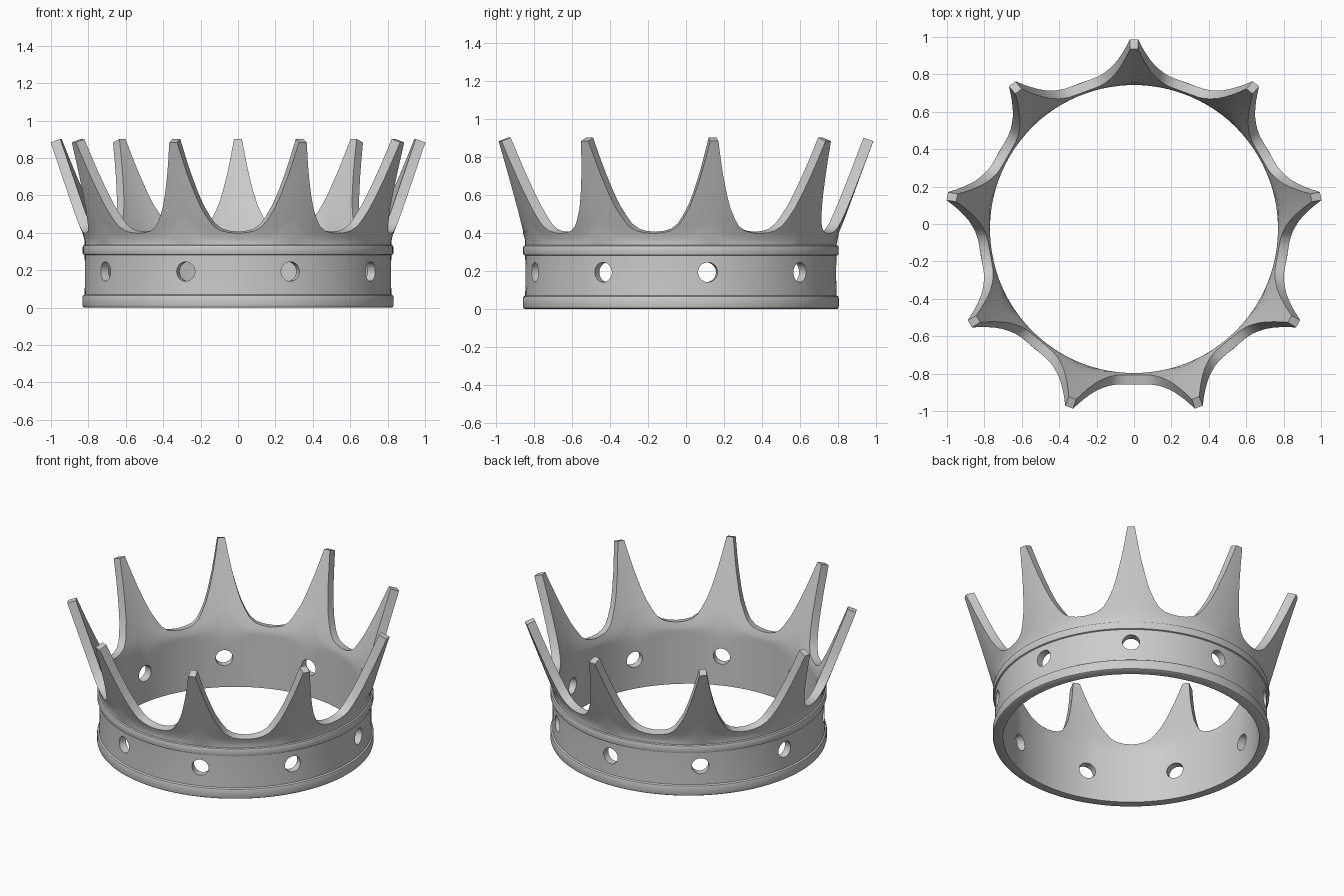
import bpy, bmesh
from math import radians, cos, sin, pi
from mathutils import Matrix, Vector

if "Cube" in bpy.data.objects:
    bpy.data.objects.remove(bpy.data.objects["Cube"])

N = 9            # spikes
CY = -0.027      # ring axis, so the odd-numbered crown is centred on y
HOLE_Z = 0.193

# Half outline of one spike: (degrees from spike centre, height of outer edge)
half = [(0, .883), (1.25, .883), (1.85, .833), (2.5, .78), (3.65, .70), (5.5, .60),
        (7.2, .53), (9.4, .47), (11.2, .435), (13.8, .411), (16.7, .401)]
outline = [(-a, z) for a, z in reversed(half[1:])] + half + [(20, .397)]

# Outer profile of the band with its two rounded mouldings (radius, z)
band = [(.77, 0), (.823, 0), (.829, .004), (.832, .014), (.832, .055), (.829, .065),
        (.820, .071), (.818, .18), (.820, .281), (.828, .284), (.831, .293),
        (.831, .322), (.828, .332), (.820, .336)]


def outer_r(z):
    """Wall above the band: upright, then leaning outward."""
    t = max(0.0, z - .36)
    return .82 + .37 * t * min(1.0, .6 + t * 5)


def inner(z):
    """Inner wall point that faces the outer point at height z."""
    k = min(1.0, max(0.0, (z - .34) / .12))
    return outer_r(z) - .05 - .002 * k, z + .019 * k


# Crown wall: one closed profile per angle, its top following the spikes
bm = bmesh.new()
cols = []
for i in range(N):
    for a, h in outline:
        ang = pi / 2 + 2 * pi * i / N + radians(a)
        levels = [.336 + (h - .336) * t for t in (.12, .3, .5, .75, 1)]
        prof = band + [(outer_r(z), z) for z in levels]
        prof += [inner(z) for z in reversed(levels)] + [(.77, .32)]
        cols.append([bm.verts.new((r * cos(ang), r * sin(ang) + CY, z)) for r, z in prof])
for c, d in zip(cols, cols[1:] + cols[:1]):
    n = len(c)
    for j in range(n):
        k = (j + 1) % n
        bm.faces.new((c[j], d[j], d[k], c[k]))
bmesh.ops.recalc_face_normals(bm, faces=bm.faces)
me = bpy.data.meshes.new("crown")
bm.to_mesh(me)
bm.free()
crown = bpy.data.objects.new("crown", me)
bpy.context.collection.objects.link(crown)

# Round holes below each spike
bm = bmesh.new()
for i in range(N):
    ang = pi / 2 + 2 * pi * i / N
    d = Vector((cos(ang), sin(ang), 0))
    m = Matrix.Translation(d * .8 + Vector((0, CY, HOLE_Z))) @ d.to_track_quat('Z', 'Y').to_matrix().to_4x4()
    bmesh.ops.create_cone(bm, cap_ends=True, segments=28, radius1=.052, radius2=.052,
                          depth=.2, matrix=m)
me = bpy.data.meshes.new("hole_cutter")
bm.to_mesh(me)
bm.free()
cutter = bpy.data.objects.new("hole_cutter", me)
bpy.context.collection.objects.link(cutter)
cutter.hide_render = True

mod = crown.modifiers.new("holes", 'BOOLEAN')
mod.operation = 'DIFFERENCE'
mod.solver = 'EXACT'
mod.object = cutter
bpy.context.view_layer.objects.active = crown
crown.select_set(True)
bpy.ops.object.modifier_apply(modifier=mod.name)
bpy.data.objects.remove(cutter)
bpy.ops.object.shade_smooth_by_angle(angle=radians(35))
